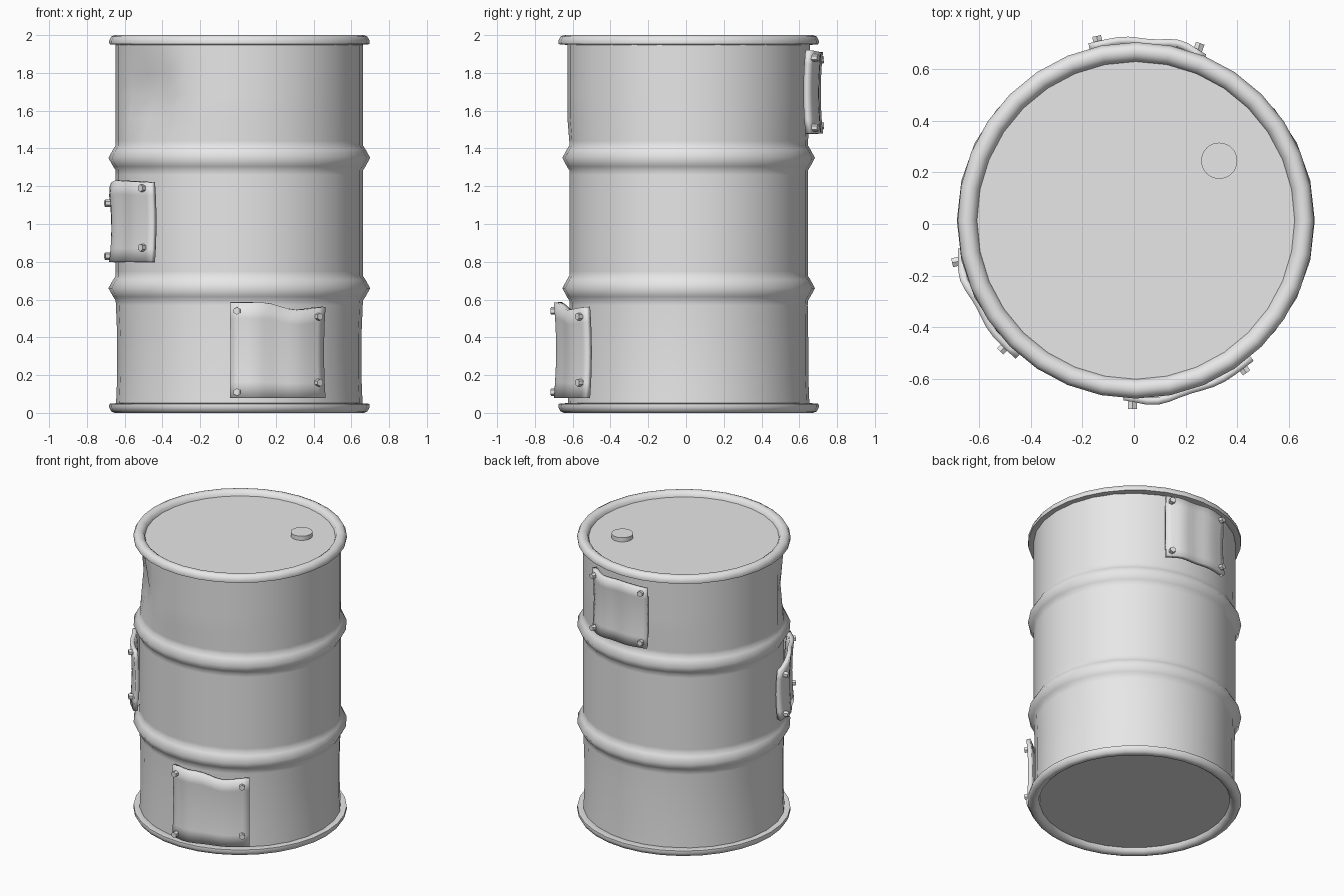
import bpy, bmesh, math
from mathutils import Vector, Matrix

if "Cube" in bpy.data.objects:
    bpy.data.objects.remove(bpy.data.objects["Cube"], do_unlink=True)

CENTER = Vector((0.007, 0.014, 0))

steel = bpy.data.materials.new("grey_steel")
steel.use_nodes = True
steel.diffuse_color = (0.8, 0.8, 0.8, 1)
steel.node_tree.nodes["Principled BSDF"].inputs["Base Color"].default_value = (0.8, 0.8, 0.8, 1)


def finish(name, bm, angle=None):
    """Turn a bmesh into a named steel object; angle keeps sharper edges hard."""
    bmesh.ops.recalc_face_normals(bm, faces=bm.faces)
    mesh = bpy.data.meshes.new(name)
    bm.to_mesh(mesh)
    bm.free()
    mesh.materials.append(steel)
    obj = bpy.data.objects.new(name, mesh)
    bpy.context.collection.objects.link(obj)
    if angle is not None:
        bpy.ops.object.select_all(action="DESELECT")
        obj.select_set(True)
        bpy.context.view_layer.objects.active = obj
        bpy.ops.object.shade_smooth_by_angle(angle=math.radians(angle))
    return obj


def polar(theta, r, z):
    return CENTER + Vector((r * math.cos(theta), r * math.sin(theta), z))


def lathe(name, profile, sides, angle, shape=lambda t, r, z: r, closed=False):
    """Spin a profile of (radius, height) about the barrel axis."""
    bm = bmesh.new()
    rings = []
    for r, z in profile:
        ts = [2 * math.pi * i / sides for i in range(sides)]
        rings.append([bm.verts.new(polar(t, shape(t, r, z), z)) for t in ts])
    pairs = list(zip(rings, rings[1:])) + ([(rings[-1], rings[0])] if closed else [])
    for a, b in pairs:
        for i in range(sides):
            j = (i + 1) % sides
            bm.faces.new((a[i], a[j], b[j], b[i]))
    return finish(name, bm, angle)


def cylinder(name, radius, depth, matrix, sides, angle):
    bm = bmesh.new()
    bmesh.ops.create_cone(bm, cap_ends=True, segments=sides, radius1=radius,
                          radius2=radius, depth=depth, matrix=matrix)
    return finish(name, bm, angle)


# Barrel wall with two rolled ribs, a flattened waist and one dent
BODY = 0.655
DENT_ANGLE, DENT_Z = math.radians(221), 1.68


def worn(t, r, z):
    flat = 0.035 if abs(z - 1) < 0.45 else 0.02
    r *= 1 - flat * math.sin(t) ** 4
    if z < 0.6:
        r -= 0.01 * math.sin(math.pi * z / 0.6)
    near = max(0, 1 - abs(t - DENT_ANGLE) / 0.38) * max(0, 1 - abs(z - DENT_Z) / 0.27)
    return r - 0.075 * near


wall = [(BODY, 0.03), (BODY, 0.2), (BODY, 0.4), (BODY, 0.57)]
for peak in (0.66, 1.35):
    wall += [(BODY, peak - 0.065), (BODY + 0.013, peak - 0.045), (BODY + 0.038, peak),
             (BODY + 0.013, peak + 0.045), (BODY, peak + 0.065), (BODY, peak + 0.09)]
    if peak < 1:
        wall += [(BODY, 1.0), (BODY, 1.26)]
wall += [(BODY, z) for z in (1.56, 1.68, 1.8, 1.92, 1.97)]
lathe("barrel_wall", wall, 28, 180, worn)

# Rolled rims and recessed end discs
rim = [(0.615, 0.035), (0.622, 0.015), (0.64, 0.002), (0.66, 0), (0.678, 0.008),
       (0.69, 0.03), (0.688, 0.048), (0.645, 0.052)]
for name, flip in (("bottom", False), ("top", True)):
    profile = [(r, 2 - z if flip else z) for r, z in rim]
    lathe(name + "_rim", profile, 32, 60, closed=True)
    z = 1.96 if flip else 0.04
    cylinder(name + "_disc", 0.618, 0.01, Matrix.Translation(CENTER + Vector((0, 0, z))), 32, 40)

# Filler cap on the lid
cylinder("filler_cap", 0.07, 0.04, Matrix.Translation((0.33, 0.245, 1.975)), 32, 40)


def patch(name, start, end, low, tops, bolts):
    """Bent plate on the wall with an uneven top edge and hexagonal bolts."""
    cols, rows, outer = 12, 6, 0.698
    bm = bmesh.new()
    grid = []
    for i in range(cols + 1):
        u = i / cols
        theta = math.radians(start + (end - start) * u)
        pos = u * (len(tops) - 1)
        k = min(int(pos), len(tops) - 2)
        f = pos - k
        f = f * f * (3 - 2 * f)
        top = tops[k] * (1 - f) + tops[k + 1] * f
        column = []
        for j in range(rows + 1):
            v = j / rows
            r = outer + 0.012 * (2 * v - 1) ** 2 - 0.012 * math.cos(4 * math.pi * u) * (1 - u)
            column.append(bm.verts.new(polar(theta, r, low + (top - low) * v)))
        grid.append(column)
    for a, b in zip(grid, grid[1:]):
        for j in range(rows):
            bm.faces.new((a[j], b[j], b[j + 1], a[j + 1]))
    plate = finish(name, bm, 40)
    # Thicken inward, whichever way the sheet's normals ended up
    face = plate.data.polygons[0]
    outward = face.normal.dot(face.center - CENTER) > 0
    solid = plate.modifiers.new("thickness", "SOLIDIFY")
    solid.thickness = 0.028
    solid.offset = -1 if outward else 1
    for n, (degrees, z) in enumerate(bolts, 1):
        theta = math.radians(degrees)
        direction = Vector((math.cos(theta), math.sin(theta), 0))
        turn = direction.to_track_quat("Z", "Y").to_matrix().to_4x4()
        cylinder(f"{name}_bolt_{n}", 0.02, 0.05,
                 Matrix.Translation(polar(theta, 0.705, z)) @ turn, 6, 30)


patch("front_patch", -94, -50, 0.08, (0.585, 0.583, 0.545, 0.56),
      ((-91, 0.54), (-91, 0.11), (-54, 0.51), (-54, 0.16)))
patch("left_patch", 189, 229, 0.8, (1.15, 1.23, 1.225, 1.22),
      ((193, 1.11), (193, 0.83), (224, 1.19), (224, 0.875)))
patch("back_patch", 67, 105, 1.48, (1.92, 1.905, 1.91, 1.9),
      ((70, 1.88), (70, 1.51), (102, 1.87), (102, 1.52)))
